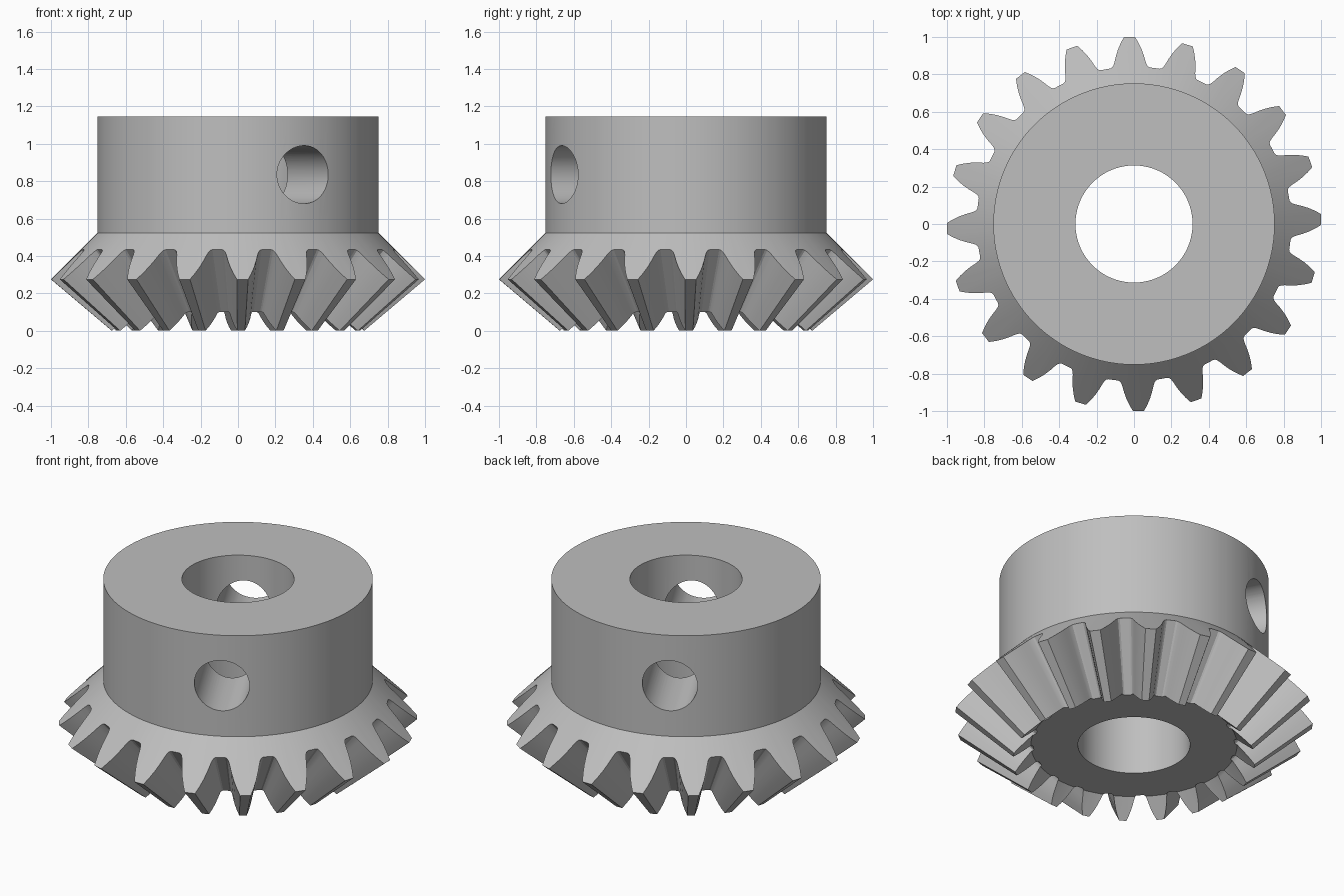
import bpy, bmesh, math
from mathutils import Matrix

TEETH = 20
OFFSET = math.radians(1.4)          # rotation of the first tooth
APEX = -0.57                        # pitch cone apex height
TOE = 0.675                         # inner tooth end as a scale about the apex
BACK = 1.275                        # back cone: z = BACK - r
HUB_R, HUB_LOW, HUB_TOP = 0.752, 0.523, 1.145
BORE_R, FLOOR = 0.313, 0.1
HOLE_R, HOLE_Z, HOLE_ANGLE = 0.155, 0.835, math.radians(-62)

# half of one tooth outline: (angle from tooth centre, radius on the back cone)
FLANK = [(0.03, 1.0), (0.05, 0.968), (0.068, 0.935), (0.084, 0.9),
         (0.096, 0.87), (0.104, 0.855), (0.114, 0.845), (0.126, 0.841)]

cube = bpy.data.objects.get("Cube")
if cube:
    bpy.data.objects.remove(cube, do_unlink=True)

steel = bpy.data.materials.new("grey_steel")
steel.use_nodes = True
colour = (0.52, 0.52, 0.52, 1)
steel.diffuse_color = colour
steel.node_tree.nodes["Principled BSDF"].inputs["Base Color"].default_value = colour


def column(r):
    """Closed radial section (r, z) of the gear where the outline radius is r."""
    heel_z = BACK - r
    rise = heel_z - APEX
    s = min(TOE, (FLOOR - APEX) / rise)
    floor_r = min(s * r, TOE * (BACK - APEX) - (FLOOR - APEX))
    return [(BORE_R, FLOOR), (BORE_R, HUB_TOP), (HUB_R, HUB_TOP), (HUB_R, HUB_LOW),
            (r, heel_z), (s * r, APEX + s * rise), (floor_r, FLOOR)]


# gear body: sweep the section around the axis, following the tooth outline
half_pitch = math.pi / TEETH
tooth = [(-a, r) for a, r in reversed(FLANK)] + FLANK + [(half_pitch, FLANK[-1][1])]
bm = bmesh.new()
rings = []
for i in range(TEETH):
    for a, r in tooth:
        t = OFFSET + 2 * half_pitch * i + a
        rings.append([bm.verts.new((p * math.cos(t), p * math.sin(t), z))
                      for p, z in column(r)])
for a, b in zip(rings, rings[1:] + rings[:1]):
    for k in range(len(a)):
        n = (k + 1) % len(a)
        bm.faces.new((a[k], a[n], b[n], b[k]))
bmesh.ops.remove_doubles(bm, verts=bm.verts, dist=0.0005)
bmesh.ops.recalc_face_normals(bm, faces=bm.faces)
mesh = bpy.data.meshes.new("bevel_gear")
bm.to_mesh(mesh)
bm.free()
mesh.materials.append(steel)
gear = bpy.data.objects.new("bevel_gear", mesh)
bpy.context.collection.objects.link(gear)

# cross hole drilled through both walls of the hub
bm = bmesh.new()
turn = (Matrix.Translation((0, 0, HOLE_Z)) @ Matrix.Rotation(HOLE_ANGLE, 4, 'Z')
        @ Matrix.Rotation(math.pi / 2, 4, 'Y'))
bmesh.ops.create_cone(bm, cap_ends=True, segments=64, radius1=HOLE_R,
                      radius2=HOLE_R, depth=2, matrix=turn)
cut_mesh = bpy.data.meshes.new("hole_cutter")
bm.to_mesh(cut_mesh)
bm.free()
cut_mesh.materials.append(steel)
cutter = bpy.data.objects.new("hole_cutter", cut_mesh)
cutter.hide_render = True
bpy.context.collection.objects.link(cutter)

drill = gear.modifiers.new("cross_hole", 'BOOLEAN')
drill.operation = 'DIFFERENCE'
drill.solver = 'EXACT'
drill.object = cutter
bpy.ops.object.select_all(action='DESELECT')
gear.select_set(True)
bpy.context.view_layer.objects.active = gear
bpy.ops.object.modifier_apply(modifier=drill.name)
bpy.data.objects.remove(cutter, do_unlink=True)
bpy.ops.object.shade_smooth_by_angle(angle=math.radians(28))
